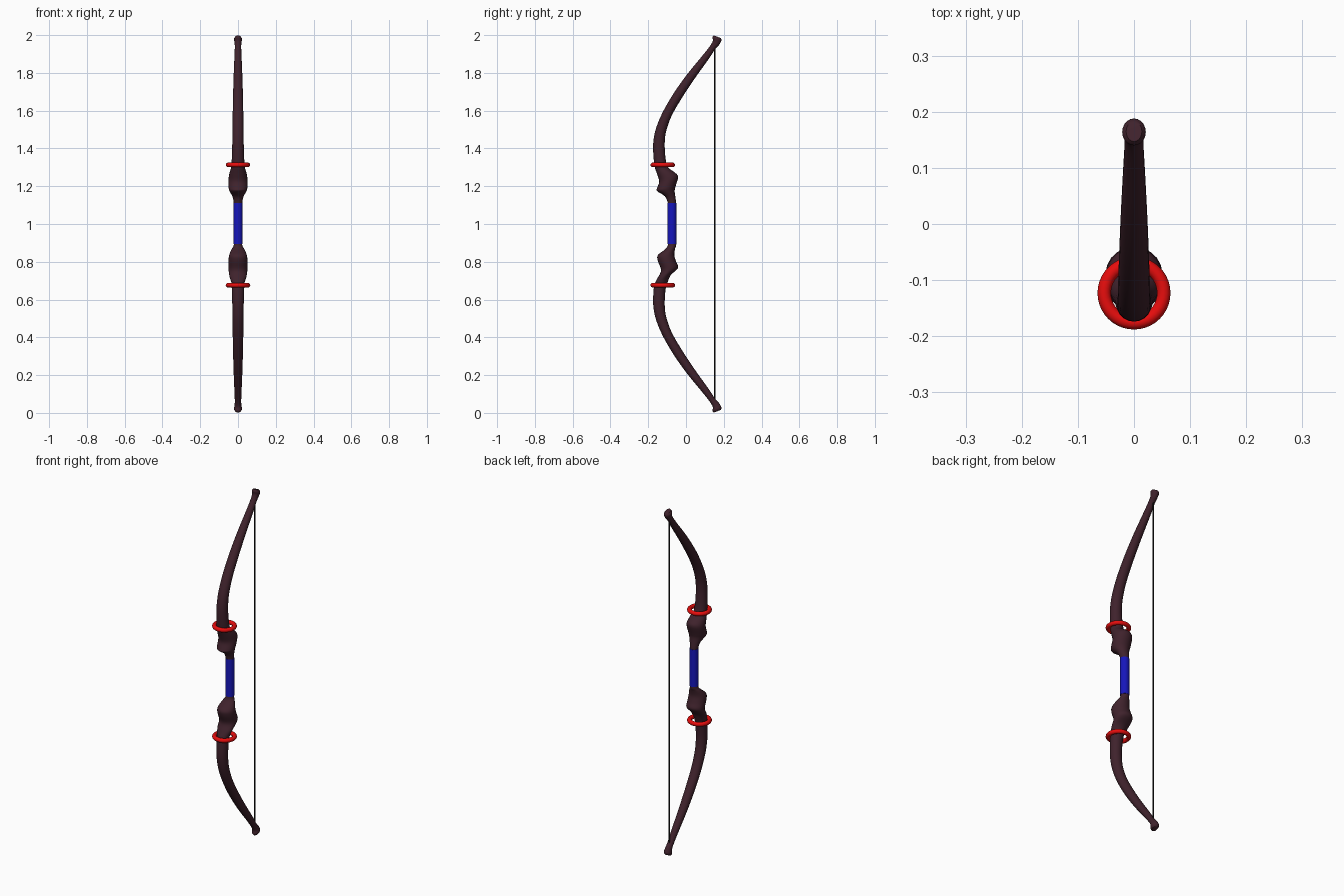
import bpy, bmesh, math
from mathutils import Vector

if "Cube" in bpy.data.objects:
    bpy.data.objects.remove(bpy.data.objects["Cube"])


def material(name, rgb):
    m = bpy.data.materials.new(name)
    m.diffuse_color = (*rgb, 1)
    m.use_nodes = True
    m.node_tree.nodes["Principled BSDF"].inputs["Base Color"].default_value = m.diffuse_color
    return m


WOOD = material("dark_wood", (0.05, 0.016, 0.025))
RED = material("red", (0.8, 0.004, 0.004))
BLUE = material("blue", (0.008, 0.008, 0.5))
BLACK = material("black", (0.01, 0.01, 0.01))


def spline(pts, steps):
    """Catmull-Rom through tuples of any length."""
    out = []
    for i in range(len(pts) - 1):
        p0, p1, p2, p3 = (pts[max(0, min(len(pts) - 1, i + k))] for k in (-1, 0, 1, 2))
        for s in range(steps):
            t = s / steps
            out.append([0.5 * (2 * b + (c - a) * t + (2 * a - 5 * b + 4 * c - d) * t * t
                               + (3 * b - a - 3 * c + d) * t ** 3)
                        for a, b, c, d in zip(p0, p1, p2, p3)])
    return out + [list(pts[-1])]


def loft(name, sections, flip, sides=20):
    """Elliptical sections: front point (y, z), back point (y, z), half width."""
    bm = bmesh.new()
    rings = []
    for yf, zf, yb, zb, w in spline(sections, 4):
        ring = []
        for k in range(sides):
            a = 2 * math.pi * k / sides
            u = (1 - math.cos(a)) / 2
            z = zf + (zb - zf) * u
            ring.append(bm.verts.new(Vector((w * math.sin(a), yf + (yb - yf) * u,
                                             2 - z if flip else z))))
        rings.append(ring)
    for a, b in zip(rings, rings[1:]):
        for k in range(sides):
            n = (k + 1) % sides
            bm.faces.new((a[k], a[n], b[n], b[k]))
    bm.faces.new(rings[0])
    bm.faces.new(rings[-1])
    bmesh.ops.recalc_face_normals(bm, faces=bm.faces)
    me = bpy.data.meshes.new(name)
    bm.to_mesh(me)
    bm.free()
    ob = bpy.data.objects.new(name, me)
    bpy.context.collection.objects.link(ob)
    bpy.context.view_layer.objects.active = ob
    ob.select_set(True)
    finish(name, WOOD)


def finish(name, mat):
    ob = bpy.context.object
    ob.name = name
    ob.data.materials.append(mat)
    bpy.ops.object.shade_smooth_by_angle(angle=math.radians(40))
    ob.select_set(False)


def rod(name, r, y, z0, z1, sides, mat):
    bpy.ops.mesh.primitive_cylinder_add(vertices=sides, radius=r, depth=z1 - z0,
                                        location=(0, y, (z0 + z1) / 2))
    finish(name, mat)


# carved swellings between grip and limb (heights mirrored about z = 1)
neck = [(-.096, 1.09, -.052, 1.09, .021), (-.097, 1.115, -.052, 1.115, .023)]
upper_riser = neck + [
    (-.112, 1.147, -.056, 1.142, .029), (-.154, 1.175, -.06, 1.175, .045),
    (-.153, 1.19, -.055, 1.2, .05), (-.142, 1.225, -.042, 1.25, .05),
    (-.153, 1.265, -.062, 1.275, .045), (-.165, 1.30, -.095, 1.30, .036)]
lower_riser = neck + [
    (-.112, 1.135, -.058, 1.132, .034), (-.149, 1.165, -.062, 1.165, .047),
    (-.149, 1.195, -.052, 1.20, .05), (-.132, 1.245, -.042, 1.232, .05),
    (-.15, 1.285, -.08, 1.27, .045), (-.165, 1.315, -.096, 1.305, .035)]

# curved limb up to the tip knob
limb = [
    (-.171, 1.345, -.107, 1.34, .033), (-.174, 1.40, -.112, 1.395, .031),
    (-.171, 1.45, -.112, 1.44, .030), (-.156, 1.515, -.104, 1.495, .029),
    (-.119, 1.60, -.075, 1.575, .028), (-.06, 1.70, -.020, 1.67, .026),
    (.012, 1.80, .046, 1.77, .023), (.09, 1.895, .119, 1.872, .019),
    (.128, 1.944, .154, 1.925, .017), (.142, 1.97, .175, 1.948, .018),
    (.140, 1.988, .188, 1.972, .021), (.147, 1.998, .183, 1.985, .014)]

loft("upper_limb", upper_riser + limb, False)
loft("lower_limb", lower_riser + limb, True)

# grip and string
rod("grip", .024, -.074, .895, 1.11, 16, BLUE)
rod("bow_string", .004, .151, .07, 1.935, 8, BLACK)

# rings around the limb roots
for name, z in (("upper_ring", 1.313), ("lower_ring", .676)):
    bpy.ops.mesh.primitive_torus_add(major_radius=.053, minor_radius=.012, major_segments=40,
                                     minor_segments=12, location=(0, -.123, z))
    finish(name, RED)
